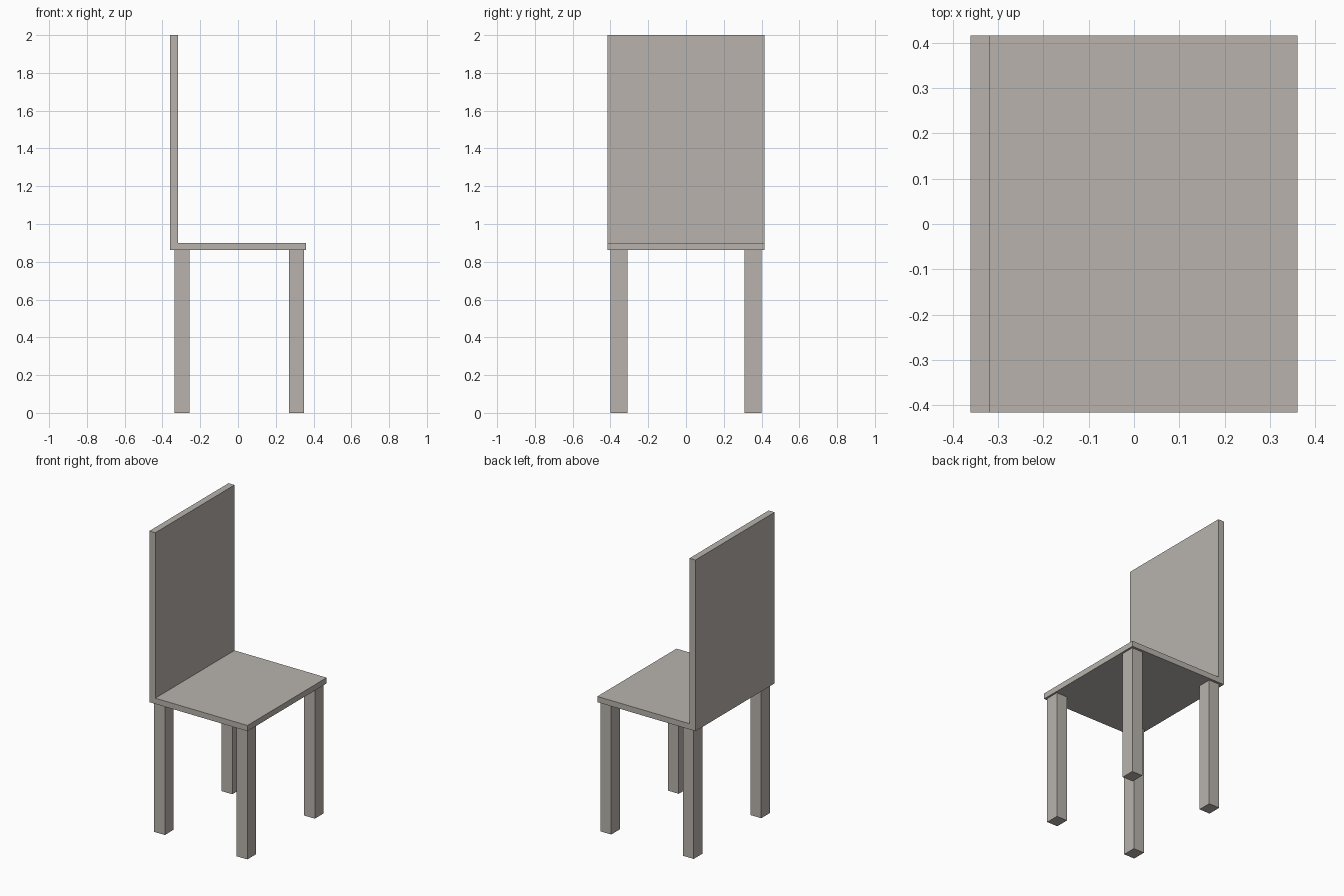
import bpy, bmesh

if "Cube" in bpy.data.objects:
    bpy.data.objects.remove(bpy.data.objects["Cube"])

mat = bpy.data.materials.new("taupe grey")
mat.diffuse_color = (0.48, 0.45, 0.42, 1)
mat.use_nodes = True
mat.node_tree.nodes["Principled BSDF"].inputs["Base Color"].default_value = mat.diffuse_color


def extrude_profile(name, points, direction):
    """Make a closed solid by extruding a flat outline."""
    bm = bmesh.new()
    face = bm.faces.new([bm.verts.new(p) for p in points])
    new = bmesh.ops.extrude_face_region(bm, geom=[face])["geom"]
    bmesh.ops.translate(bm, vec=direction,
                        verts=[v for v in new if isinstance(v, bmesh.types.BMVert)])
    bmesh.ops.recalc_face_normals(bm, faces=bm.faces)
    mesh = bpy.data.meshes.new(name)
    bm.to_mesh(mesh)
    bm.free()
    mesh.materials.append(mat)
    obj = bpy.data.objects.new(name, mesh)
    bpy.context.collection.objects.link(obj)
    return obj


# Seat and backrest: one L-shaped profile across the width
W, D = 0.416, 0.361
SEAT_BOTTOM, SEAT_TOP, BACK_FRONT = 0.862, 0.90, -0.317
outline = [(-D, SEAT_BOTTOM), (D, SEAT_BOTTOM), (D, SEAT_TOP),
           (BACK_FRONT, SEAT_TOP), (BACK_FRONT, 2.0), (-D, 2.0)]
extrude_profile("seat_and_backrest", [(x, -W, z) for x, z in outline], (0, 2 * W, 0))

# Four square legs
for x_name, x0, x1 in (("back", -0.337, -0.258), ("front", 0.27, 0.349)):
    for y_name, y0, y1 in (("right", -0.40, -0.309), ("left", 0.309, 0.40)):
        extrude_profile(f"{x_name}_{y_name}_leg",
                        [(x0, y0, 0), (x1, y0, 0), (x1, y1, 0), (x0, y1, 0)],
                        (0, 0, SEAT_BOTTOM))
